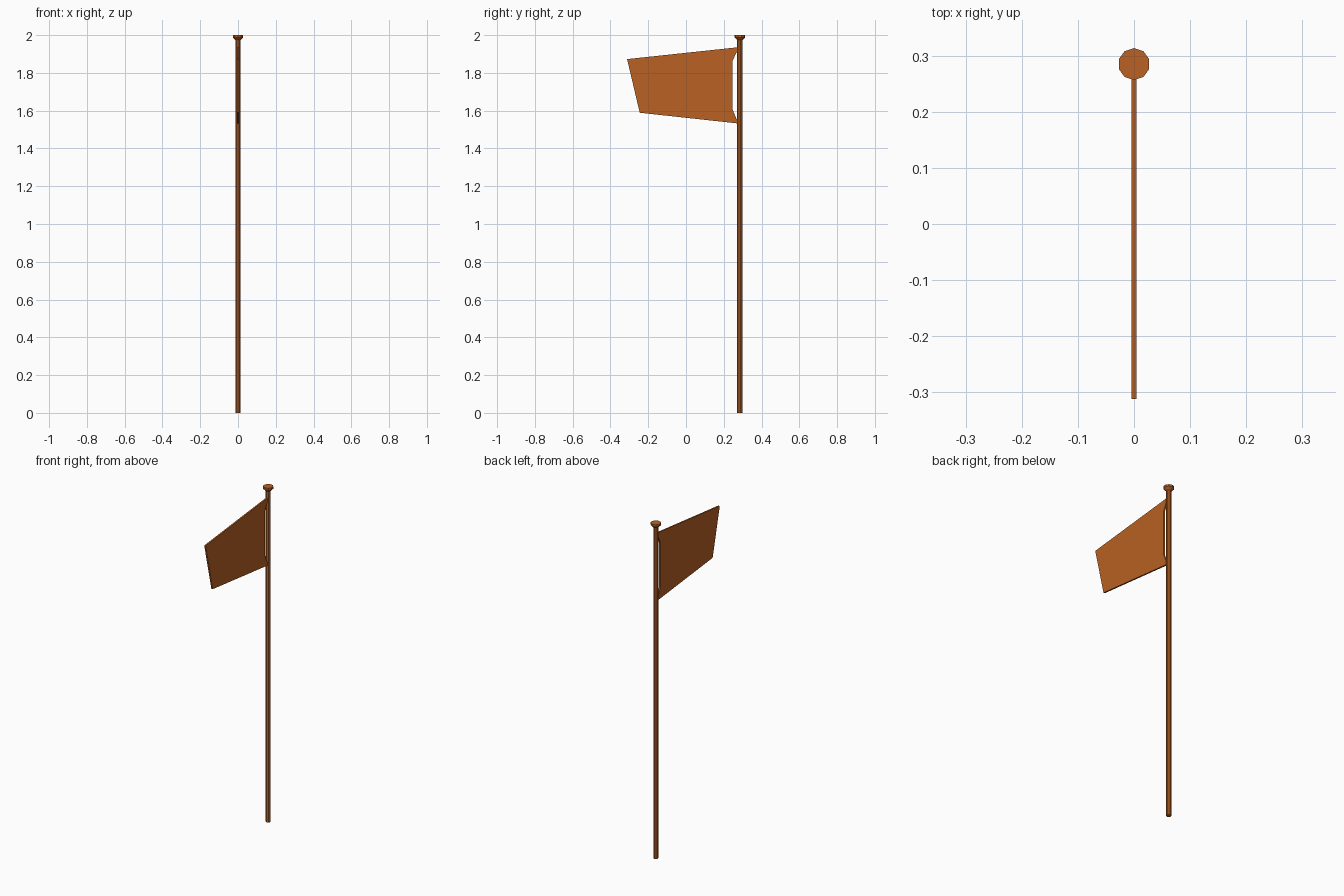
import bpy, bmesh
from math import pi, cos, sin

if "Cube" in bpy.data.objects:
    bpy.data.objects.remove(bpy.data.objects["Cube"])

POLE_Y = 0.285
SIDES = 10

mat = bpy.data.materials.new("orange_brown")
mat.diffuse_color = (0.48, 0.12, 0.017, 1)
mat.use_nodes = True
mat.node_tree.nodes["Principled BSDF"].inputs["Base Color"].default_value = mat.diffuse_color


def finish(name, bm):
    bmesh.ops.recalc_face_normals(bm, faces=bm.faces)
    mesh = bpy.data.meshes.new(name)
    bm.to_mesh(mesh)
    bm.free()
    mesh.materials.append(mat)
    obj = bpy.data.objects.new(name, mesh)
    bpy.context.collection.objects.link(obj)
    return obj


def turned(name, profile):
    """Closed faceted solid around the pole axis from (radius, z) pairs."""
    bm = bmesh.new()
    rings = []
    for r, z in profile:
        angles = [pi / 2 + 2 * pi * i / SIDES for i in range(SIDES)]
        rings.append([bm.verts.new((r * cos(a), POLE_Y + r * sin(a), z)) for a in angles])
    for low, high in zip(rings, rings[1:]):
        for i in range(SIDES):
            j = (i + 1) % SIDES
            bm.faces.new((low[i], low[j], high[j], high[i]))
    bm.faces.new(rings[0])
    bm.faces.new(rings[-1])
    return finish(name, bm)


# Pole and flared cap
turned("pole", [(0.0142, 0), (0.0142, 1.98)])
turned("pole_cap", [(0.0142, 1.974), (0.0285, 1.988), (0.0285, 2.0)])

# Flag panel, cut away beside the pole and attached at two corners
outline = [(0.278, 1.936), (-0.312, 1.873), (-0.245, 1.589), (0.278, 1.532),
           (0.278, 1.552), (0.267, 1.557), (0.247, 1.605),
           (0.247, 1.864), (0.267, 1.908), (0.278, 1.913)]
half = 0.0045
bm = bmesh.new()
face = bm.faces.new([bm.verts.new((-half, y, z)) for y, z in outline])
ext = bmesh.ops.extrude_face_region(bm, geom=[face])
moved = [g for g in ext["geom"] if isinstance(g, bmesh.types.BMVert)]
bmesh.ops.translate(bm, verts=moved, vec=(2 * half, 0, 0))
finish("flag", bm)
